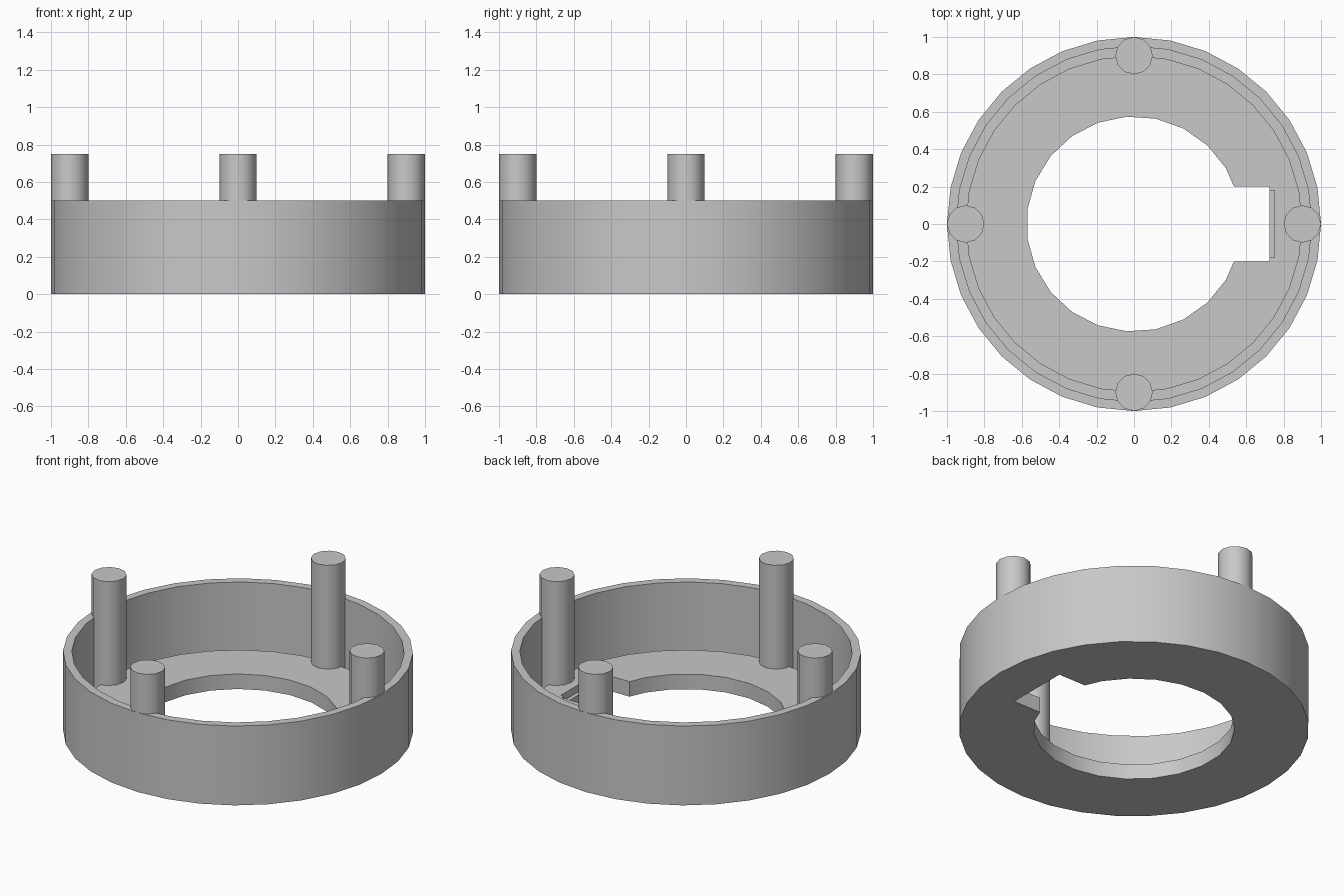
import bpy, bmesh, math
from mathutils import Matrix

cube = bpy.data.objects.get("Cube")
if cube:
    bpy.data.objects.remove(cube, do_unlink=True)

grey = bpy.data.materials.new("light grey plastic")
grey.use_nodes = True
grey.diffuse_color = (0.58, 0.58, 0.58, 1)
grey.node_tree.nodes["Principled BSDF"].inputs["Base Color"].default_value = grey.diffuse_color


def make_object(name, bm):
    bmesh.ops.recalc_face_normals(bm, faces=bm.faces)
    mesh = bpy.data.meshes.new(name)
    bm.to_mesh(mesh)
    bm.free()
    mesh.materials.append(grey)
    obj = bpy.data.objects.new(name, mesh)
    bpy.context.scene.collection.objects.link(obj)
    return obj


def lathe(name, profile, sides):
    """Revolve (radius, height) points around z; both ends are capped."""
    bm = bmesh.new()
    rings = []
    for r, z in profile:
        rings.append([bm.verts.new((r * math.cos(math.tau * i / sides),
                                    r * math.sin(math.tau * i / sides), z))
                      for i in range(sides)])
    for low, high in zip(rings, rings[1:]):
        for i in range(sides):
            j = (i + 1) % sides
            bm.faces.new((low[i], low[j], high[j], high[i]))
    bm.faces.new(rings[0])
    bm.faces.new(rings[-1])
    return make_object(name, bm)


def box(name, x0, x1, half_y, z0, z1):
    bm = bmesh.new()
    place = (Matrix.Translation(((x0 + x1) / 2, 0, (z0 + z1) / 2))
             @ Matrix.Diagonal((x1 - x0, 2 * half_y, z1 - z0, 1)))
    bmesh.ops.create_cube(bm, size=1, matrix=place)
    return make_object(name, bm)


def smooth(obj):
    bpy.ops.object.select_all(action="DESELECT")
    obj.select_set(True)
    bpy.context.view_layer.objects.active = obj
    bpy.ops.object.shade_smooth_by_angle(angle=math.radians(35))


# Round housing: thin wall, shallow groove at its foot, raised floor
FLOOR = 0.095
housing = lathe("housing", [(1, 0), (1, 0.5), (0.95, 0.5), (0.95, 0.05),
                            (0.9, 0.05), (0.9, FLOOR)], 32)

# Central opening, its side notch and the shallow recess beside the notch
cutters = [
    lathe("opening_cutter", [(0.575, -0.1), (0.575, 0.2)], 23),
    box("notch_cutter", 0.3, 0.725, 0.2, -0.1, 0.2),
    box("recess_cutter", 0.6, 0.75, 0.178, 0.05, 0.2),
]
for cutter in cutters:
    cutter.hide_render = True
    mod = housing.modifiers.new(cutter.name, "BOOLEAN")
    mod.operation = "DIFFERENCE"
    mod.solver = "EXACT"
    mod.object = cutter
    bpy.ops.object.select_all(action="DESELECT")
    bpy.context.view_layer.objects.active = housing
    housing.select_set(True)
    bpy.ops.object.modifier_apply(modifier=mod.name)
    bpy.data.objects.remove(cutter, do_unlink=True)
smooth(housing)

# Four posts standing on the floor against the wall
for k, side in enumerate(("left", "back", "right", "front")):
    post = lathe(side + "_post", [(0.1, 0.05), (0.1, 0.75)], 12)
    angle = k * math.pi / 2
    post.location = (0.9 * math.cos(angle), 0.9 * math.sin(angle), 0)
    smooth(post)
